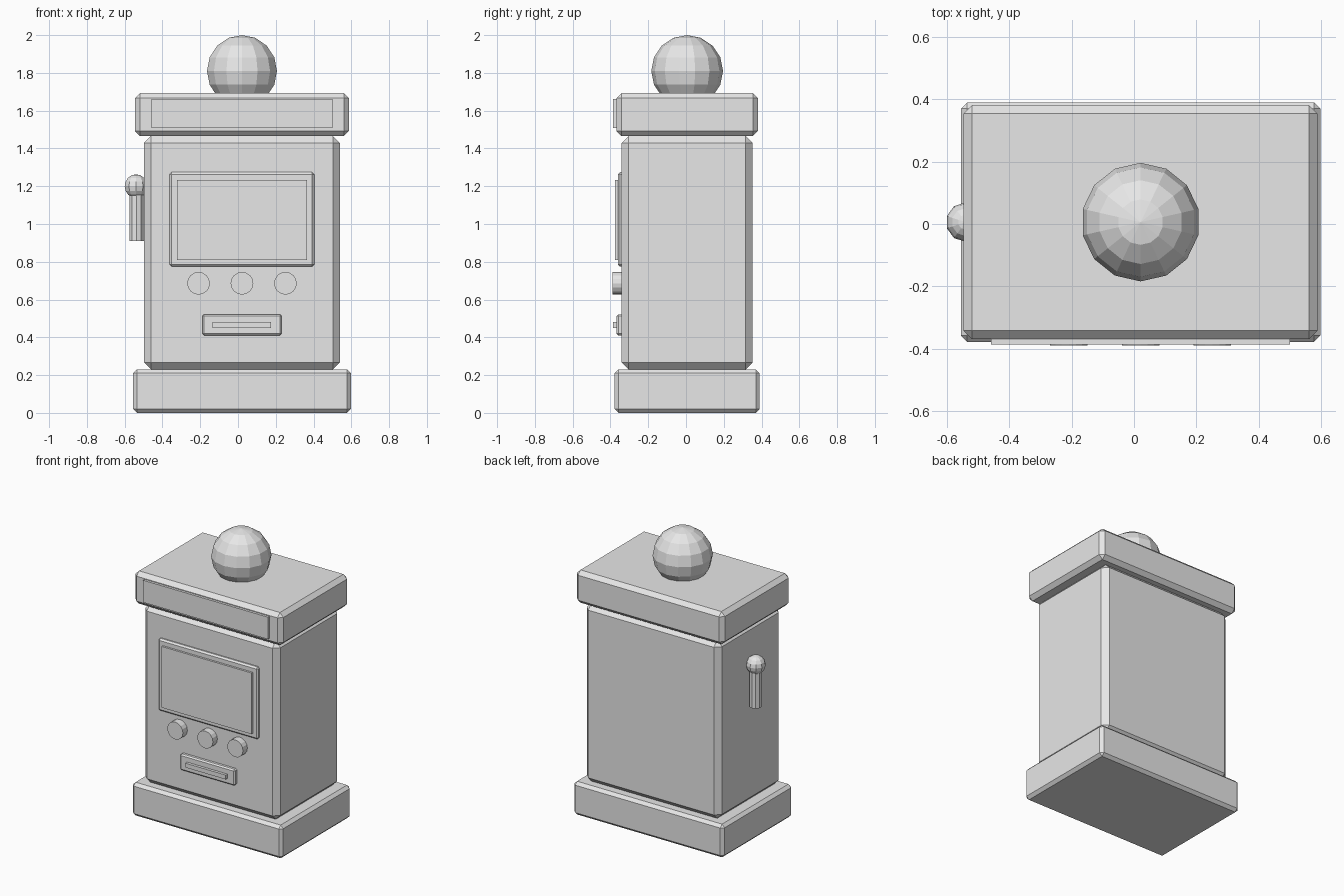
import bpy, bmesh
from math import radians
from mathutils import Matrix, Vector

if "Cube" in bpy.data.objects:
    bpy.data.objects.remove(bpy.data.objects["Cube"], do_unlink=True)

GREY = (0.8, 0.8, 0.8, 1.0)
mat = bpy.data.materials.new("light_grey")
mat.use_nodes = True
mat.diffuse_color = GREY
mat.node_tree.nodes["Principled BSDF"].inputs["Base Color"].default_value = GREY

CX, CY = 0.021, 0.006      # axis of the cabinet
FRONT = -0.33              # front details start just inside the body


def finish(name, bm):
    mesh = bpy.data.meshes.new(name)
    bm.to_mesh(mesh)
    bm.free()
    mesh.materials.append(mat)
    obj = bpy.data.objects.new(name, mesh)
    bpy.context.collection.objects.link(obj)
    return obj


def box(name, size, centre, bevel=0):
    bm = bmesh.new()
    bmesh.ops.create_cube(bm, size=1)
    bmesh.ops.transform(bm, matrix=Matrix.Translation(centre) @ Matrix.Diagonal((*size, 1)),
                        verts=bm.verts)
    obj = finish(name, bm)
    if bevel:
        mod = obj.modifiers.new("chamfer", 'BEVEL')
        mod.width = bevel
        mod.segments = 1
    return obj


def block(name, width, depth, z0, z1, bevel):
    return box(name, (width, depth, z1 - z0), (CX, CY, (z0 + z1) / 2), bevel)


def front_plate(name, width, z0, z1, y, bevel=0):
    return box(name, (width, FRONT - y, z1 - z0),
               (CX, (FRONT + y) / 2, (z0 + z1) / 2), bevel)


def ball(name, radius, centre, segments, rings):
    bm = bmesh.new()
    bmesh.ops.create_uvsphere(bm, u_segments=segments, v_segments=rings, radius=radius,
                              matrix=Matrix.Translation(centre))
    return finish(name, bm)


def cylinder(name, radius, length, centre, sides, tilt=0):
    bm = bmesh.new()
    bmesh.ops.create_cone(bm, cap_ends=True, segments=sides, radius1=radius, radius2=radius,
                          depth=length,
                          matrix=Matrix.Translation(centre) @ Matrix.Rotation(radians(tilt), 4, 'X'))
    return finish(name, bm)


# Cabinet
block("base", 1.152, 0.767, 0, 0.23, 0.02)
block("body", 1.037, 0.694, 0.23, 1.466, 0.037)
block("cap", 1.134, 0.75, 1.466, 1.693, 0.027)
ball("top_globe", 0.19, (CX, CY, 1.81), 14, 8)

# Front panels
front_plate("sign_panel", 0.958, 1.508, 1.661, -0.386)
front_plate("screen_frame", 0.766, 0.774, 1.274, -0.361, 0.011)
front_plate("screen", 0.69, 0.81, 1.234, -0.375)
front_plate("slot_frame", 0.42, 0.41, 0.522, -0.367, 0.009)
front_plate("slot", 0.31, 0.45, 0.48, -0.386)

# Row of buttons
for i, side in enumerate(("right", "middle", "left")):
    cylinder(f"button_{side}", 0.06, 0.06, (CX + (i - 1) * 0.23, -0.36, 0.686), 16, 90)

# Lever on the right side
cylinder("lever_stem", 0.04, 0.27, (-0.537, CY, 1.045), 10)
ball("lever_knob", 0.063, (-0.54, CY, 1.2), 10, 8)
